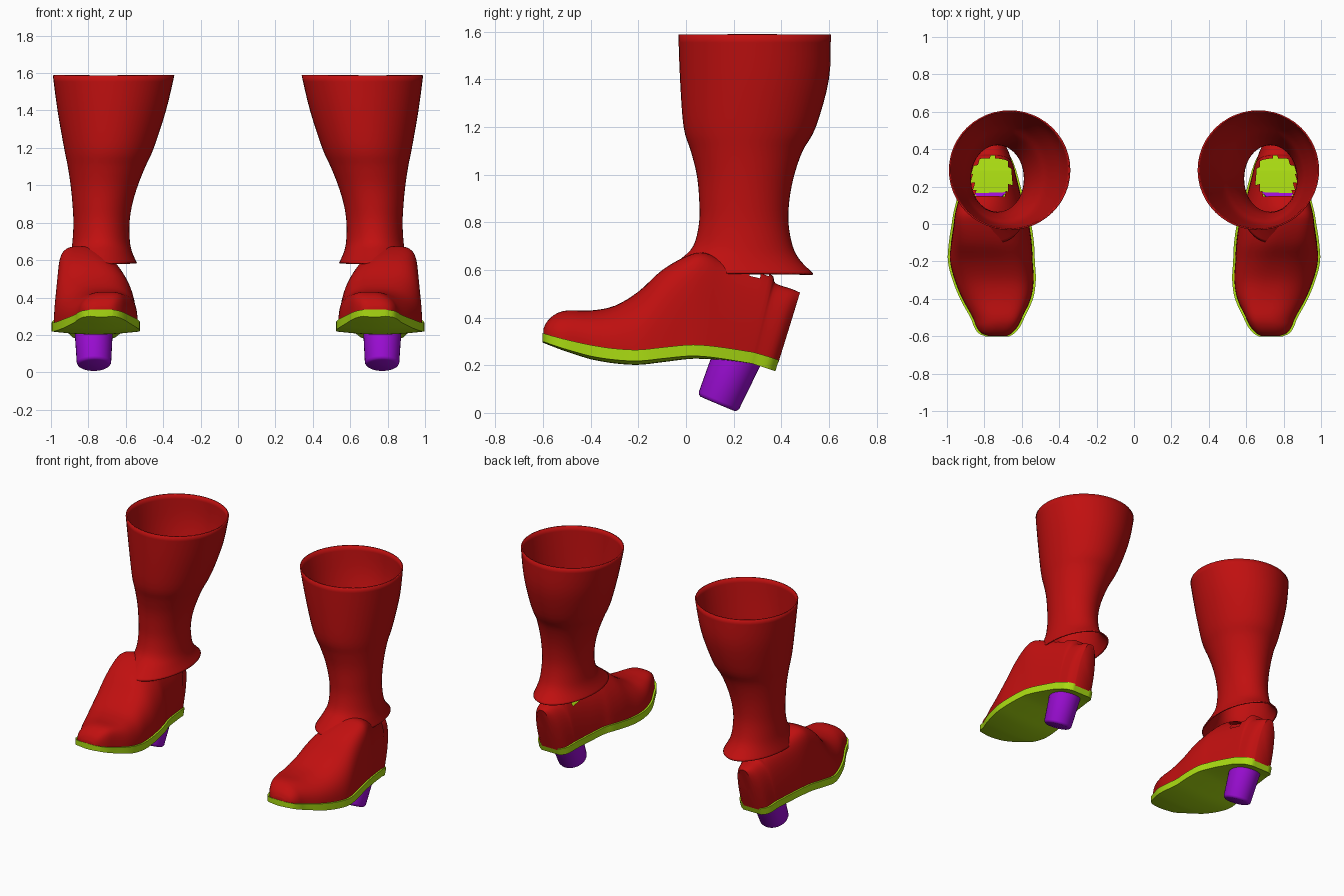
import bpy, bmesh, math
from mathutils import Vector, Matrix

if "Cube" in bpy.data.objects:
    bpy.data.objects.remove(bpy.data.objects["Cube"])


def material(name, rgb):
    m = bpy.data.materials.new(name)
    m.diffuse_color = (*rgb, 1)
    m.use_nodes = True
    m.node_tree.nodes["Principled BSDF"].inputs["Base Color"].default_value = m.diffuse_color
    return m


RED = material("red leather", (0.53, 0.005, 0.005))
GREEN = material("lime sole", (0.40, 0.71, 0.006))
PURPLE = material("purple heel", (0.33, 0.004, 0.66))


def resample(rows, steps):
    """Smooth Catmull-Rom interpolation between the rows of a station table."""
    out = []
    for i in range(len(rows) - 1):
        a, b, c, d = (rows[min(max(k, 0), len(rows) - 1)] for k in range(i - 1, i + 3))
        for s in range(steps):
            t = s / steps
            out.append([0.5 * (2 * q + (r - p) * t + (2 * p - 5 * q + 4 * r - u) * t * t
                               + (3 * q - p - 3 * r + u) * t ** 3)
                        for p, q, r, u in zip(a, b, c, d)])
    return out + [list(rows[-1])]


def loft(rings, closed, caps=False):
    bm = bmesh.new()
    vs = [[bm.verts.new(p) for p in ring] for ring in rings]
    n = len(rings[0])
    for a, b in zip(vs, vs[1:]):
        for j in range(n if closed else n - 1):
            k = (j + 1) % n
            bm.faces.new((a[j], a[k], b[k], b[j]))
    if caps:
        bm.faces.new(vs[0])
        bm.faces.new(vs[-1][::-1])
    bmesh.ops.recalc_face_normals(bm, faces=bm.faces)
    return bm


def finish(name, bm, mat, angle=40, thickness=0):
    """Make the right-hand part and mirror it to the other boot."""
    me = bpy.data.meshes.new(name)
    bm.to_mesh(me)
    bm.free()
    ob = bpy.data.objects.new(name, me)
    bpy.context.collection.objects.link(ob)
    me.materials.append(mat)
    bpy.ops.object.select_all(action='DESELECT')
    ob.select_set(True)
    bpy.context.view_layer.objects.active = ob
    bpy.ops.object.shade_smooth_by_angle(angle=math.radians(angle))
    if thickness:
        s = ob.modifiers.new("thickness", 'SOLIDIFY')
        s.thickness = thickness
        s.offset = -1
    m = ob.modifiers.new("pair", 'MIRROR')
    m.use_mirror_merge = False
    return ob


# Shaft: z, inner x, outer x, front y, back y
shaft = [
    (0.585, 0.54, 0.91, -0.10, 0.535), (0.64, 0.565, 0.895, -0.03, 0.48),
    (0.70, 0.578, 0.885, 0.03, 0.448), (0.80, 0.58, 0.88, 0.055, 0.43),
    (0.90, 0.565, 0.885, 0.055, 0.435), (1.00, 0.535, 0.895, 0.045, 0.455),
    (1.10, 0.495, 0.91, 0.02, 0.49), (1.20, 0.45, 0.93, -0.01, 0.545),
    (1.40, 0.385, 0.965, -0.025, 0.60), (1.588, 0.34, 0.99, -0.032, 0.608)]
rings = []
for z, x0, x1, y0, y1 in resample(shaft, 4):
    rings.append([((x0 + x1) / 2 + (x1 - x0) / 2 * math.cos(a),
                   (y0 + y1) / 2 + (y1 - y0) / 2 * math.sin(a), z)
                  for a in (math.tau * i / 48 for i in range(48))])
finish("boot_shaft", loft(rings, True), RED, thickness=0.008)

# Foot outline: y, inner x, outer x, sole top z, upper top z, crest x, backward lean
foot = [
    (-0.602, 0.67, 0.79, 0.335, 0.352, 0.73, 0), (-0.585, 0.64, 0.83, 0.33, 0.385, 0.72, 0),
    (-0.55, 0.61, 0.855, 0.32, 0.415, 0.71, 0), (-0.50, 0.585, 0.875, 0.307, 0.43, 0.70, 0),
    (-0.40, 0.54, 0.93, 0.285, 0.43, 0.71, 0), (-0.30, 0.525, 0.97, 0.27, 0.45, 0.74, 0),
    (-0.20, 0.53, 0.995, 0.265, 0.51, 0.77, 0), (-0.10, 0.535, 0.99, 0.275, 0.60, 0.81, 0),
    (0.00, 0.55, 0.975, 0.285, 0.66, 0.84, 0.02), (0.06, 0.57, 0.965, 0.285, 0.672, 0.84, 0.05),
    (0.14, 0.59, 0.945, 0.277, 0.63, 0.81, 0.12), (0.27, 0.625, 0.91, 0.257, 0.585, 0.77, 0.25),
    (0.30, 0.635, 0.90, 0.25, 0.545, 0.77, 0.26), (0.36, 0.66, 0.88, 0.232, 0.52, 0.77, 0.30),
    (0.39, 0.70, 0.84, 0.222, 0.505, 0.77, 0.32)]
stations = resample(foot, 4)


def spow(v, p):
    return math.copysign(abs(v) ** p, v)


# Upper: arched sections, open above the heel where the leg enters
rings = []
for y, x0, x1, zb, zt, crest, lean in stations:
    c, w = (x0 + x1) / 2, (x1 - x0) / 2 - 0.012
    ring = []
    for i in range(33):
        a = math.pi * i / 32
        s = max(math.sin(a), 0)
        dz = (zt - zb) * s ** 0.75
        ring.append((c + w * spow(math.cos(a), 0.7) + (crest - c) * s * s,
                     y * 0.995 + lean * dz, zb - 0.01 + dz + 0.01 * s))
    rings.append(ring)
bm = loft(rings, False, caps=True)
opening = [f for f in bm.faces if f.calc_center_median().z > 0.45 and
           ((f.calc_center_median().x - 0.76) / 0.11) ** 2
           + ((f.calc_center_median().y - 0.25) / 0.11) ** 2 < 1]
bmesh.ops.delete(bm, geom=opening, context='FACES')
finish("boot_upper", bm, RED, 50)

# Sole: slab following the foot outline, gently rounded underneath
rings = []
for y, x0, x1, zb, zt, crest, lean in stations:
    across = [i / 12 for i in range(13)]
    thick = 0.035 + 0.012 * min(1, (y + 0.602) / 0.2)
    belly = 0.016 * max(0, math.cos((y + 0.2) * 3.2))
    top = [(x0 + (x1 - x0) * t, y, zb) for t in across]
    bottom = [(x0 + (x1 - x0) * t, y - 0.015 * max(0, y) / 0.39,
               zb - thick - belly * math.sin(math.pi * t)) for t in reversed(across)]
    rings.append(top + bottom)
finish("sole", loft(rings, True, caps=True), GREEN)

# Heel block: leaning tapered cylinder with a softened lower rim
foot_point, top_point = Vector((0.77, 0.1325, 0.038)), Vector((0.772, 0.222, 0.25))
axis = top_point - foot_point
turn = axis.to_track_quat('Z', 'Y').to_matrix().to_4x4()
place = Matrix.Translation(foot_point) @ turn
rings = []
for h, r in ((0, 0.078), (0.006, 0.087), (0.016, 0.092), (axis.length, 0.104)):
    rings.append([place @ Vector((r * math.cos(a), r * math.sin(a), h))
                  for a in (math.tau * i / 32 for i in range(32))])
finish("heel_block", loft(rings, True, caps=True), PURPLE)
